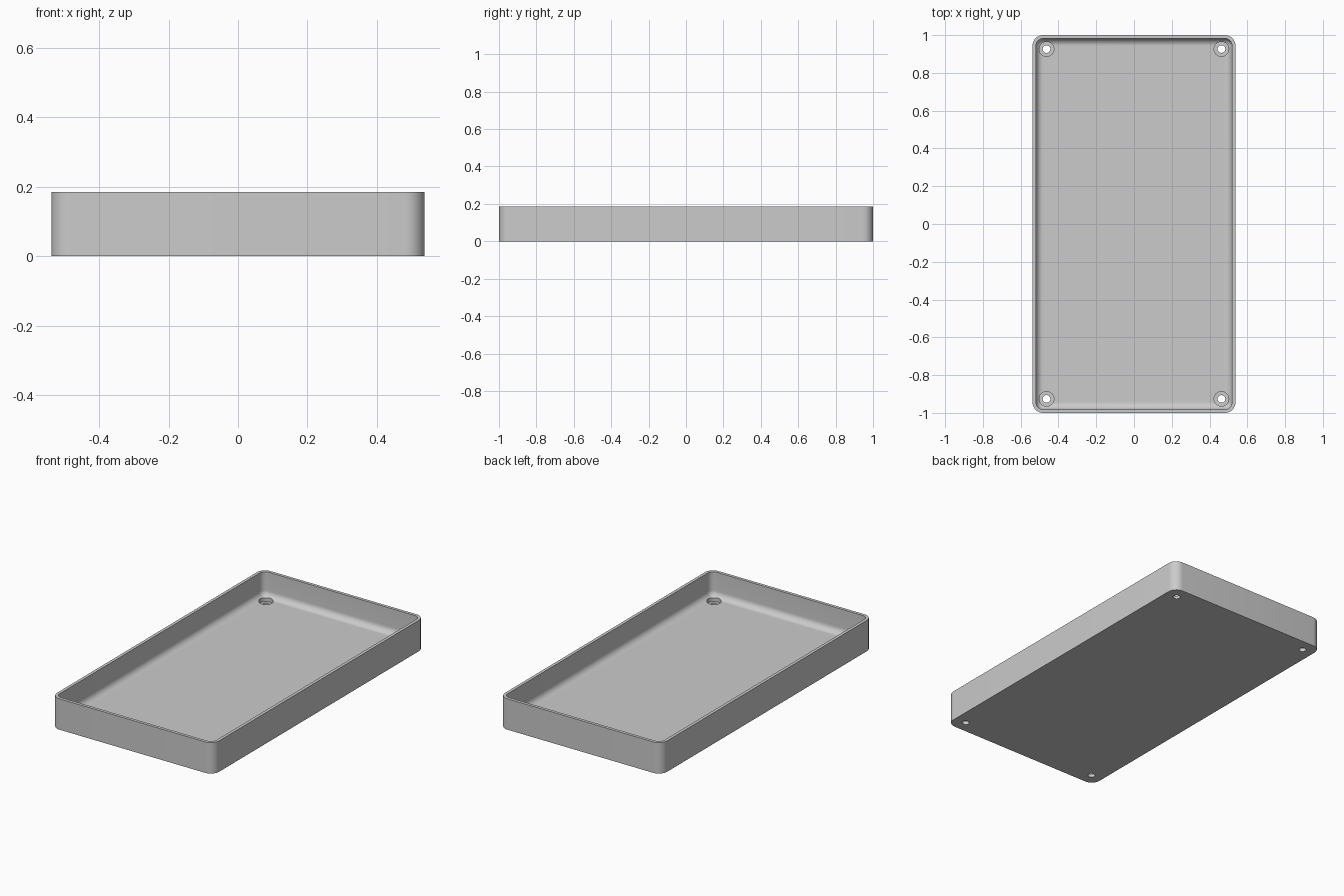
import bpy, bmesh
from math import sin, cos, pi

cube = bpy.data.objects.get("Cube")
if cube:
    bpy.data.objects.remove(cube, do_unlink=True)

MM = 2 / 108                       # design unit: tray is 58 x 108 x 10
HX, HY, H = 29, 54, 10
CORNER, WALL, FLOOR, FILLET = 3, 1, 2, 2
STEPS = 10

grey = bpy.data.materials.new("plain grey")
grey.use_nodes = True
grey.diffuse_color = (0.6, 0.6, 0.6, 1)
grey.node_tree.nodes["Principled BSDF"].inputs["Base Color"].default_value = (0.6, 0.6, 0.6, 1)


def finish(name, bm):
    bmesh.ops.recalc_face_normals(bm, faces=bm.faces)
    mesh = bpy.data.meshes.new(name)
    bm.to_mesh(mesh)
    bm.free()
    mesh.materials.append(grey)
    obj = bpy.data.objects.new(name, mesh)
    bpy.context.collection.objects.link(obj)
    return obj


def rounded_loop(bm, inset, z):
    """Rounded rectangle of vertices, inset from the outer wall."""
    r = max(CORNER - inset, 0)
    loop = []
    for q, (sx, sy) in enumerate([(1, 1), (-1, 1), (-1, -1), (1, -1)]):
        cx, cy = sx * (HX - inset - r), sy * (HY - inset - r)
        for i in range(STEPS + 1):
            a = (q + i / STEPS) * pi / 2
            loop.append(bm.verts.new(((cx + r * cos(a)) * MM, (cy + r * sin(a)) * MM, z * MM)))
    return loop


# Tray shell: outer wall, flat rim, inner wall, rounded floor edge
bm = bmesh.new()
section = [(0, 0), (0, H), (WALL, H)]
for i in range(STEPS + 1):
    a = i / STEPS * pi / 2
    section.append((WALL + FILLET * (1 - cos(a)), FLOOR + FILLET * (1 - sin(a))))
loops = [rounded_loop(bm, inset, z) for inset, z in section]
for lower, upper in zip(loops, loops[1:]):
    for i in range(len(lower)):
        j = (i + 1) % len(lower)
        bm.faces.new((lower[i], lower[j], upper[j], upper[i]))
bm.faces.new(loops[0])
bm.faces.new(loops[-1])
bmesh.ops.remove_doubles(bm, verts=bm.verts, dist=1e-5)
tray = finish("tray", bm)


# Screw holes with a wider recess for the head
def hole_cutter(name, x, y):
    bm = bmesh.new()
    profile = [(1.1, -1), (1.1, 1), (2.1, 1), (2.1, 5)]
    n = 32
    rings = [[bm.verts.new(((x + r * cos(k * 2 * pi / n)) * MM,
                            (y + r * sin(k * 2 * pi / n)) * MM, z * MM))
              for k in range(n)] for r, z in profile]
    for lower, upper in zip(rings, rings[1:]):
        for k in range(n):
            m = (k + 1) % n
            bm.faces.new((lower[k], lower[m], upper[m], upper[k]))
    bm.faces.new(rings[0])
    bm.faces.new(rings[-1])
    return finish(name, bm)


bpy.context.view_layer.objects.active = tray
for sx, side in ((1, "left"), (-1, "right")):
    for sy, end in ((1, "back"), (-1, "front")):
        cutter = hole_cutter(f"{end}_{side}_hole_cutter", sx * (HX - 4), sy * (HY - 4))
        cut = tray.modifiers.new("screw_hole", "BOOLEAN")
        cut.operation = "DIFFERENCE"
        cut.solver = "EXACT"
        cut.object = cutter
        bpy.ops.object.modifier_apply(modifier=cut.name)
        bpy.data.objects.remove(cutter, do_unlink=True)

bpy.ops.object.select_all(action="DESELECT")
tray.select_set(True)
bpy.ops.object.shade_smooth_by_angle(angle=pi / 6)
